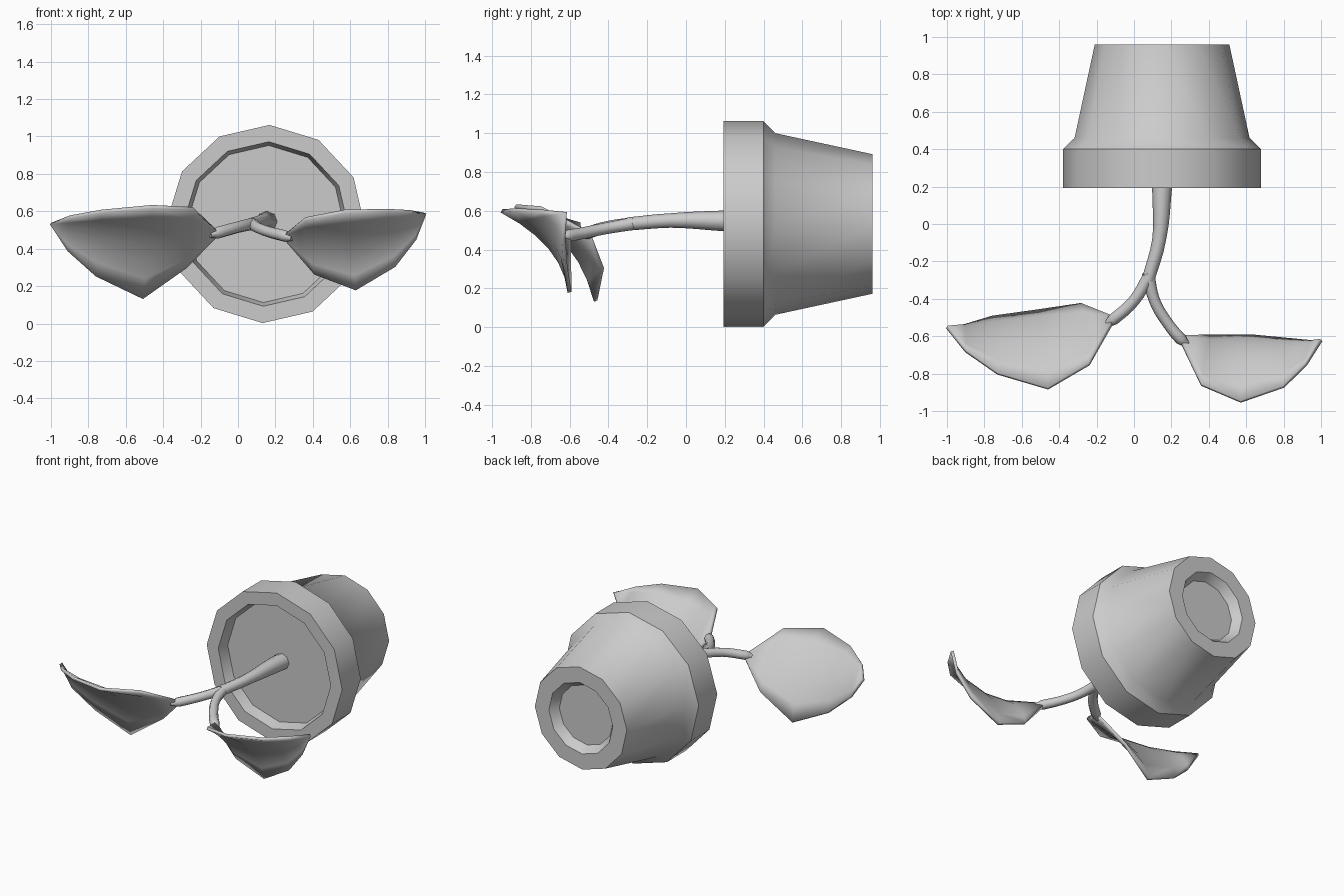
import bpy, bmesh, math
from mathutils import Vector

if "Cube" in bpy.data.objects:
    bpy.data.objects.remove(bpy.data.objects["Cube"])

def mesh_object(name, verts, faces, angle):
    me = bpy.data.meshes.new(name)
    me.from_pydata(verts, [], faces)
    bm = bmesh.new()
    bm.from_mesh(me)
    bmesh.ops.remove_doubles(bm, verts=bm.verts, dist=1e-5)
    bmesh.ops.recalc_face_normals(bm, faces=bm.faces)
    bm.to_mesh(me)
    bm.free()
    ob = bpy.data.objects.new(name, me)
    bpy.context.collection.objects.link(ob)
    bpy.ops.object.select_all(action='DESELECT')
    ob.select_set(True)
    bpy.context.view_layer.objects.active = ob
    bpy.ops.object.shade_smooth_by_angle(angle=math.radians(angle))
    return ob

# Pot lying on its side: 12-sided lathe about y, profile of (radius, y)
profile = [(0.42, 0.27), (0.44, 0.193), (0.53, 0.193), (0.53, 0.40),
           (0.468, 0.46), (0.36, 0.96), (0.25, 0.96), (0.21, 0.90)]
N = 12
verts, faces = [], []
for r, y in profile:
    for i in range(N):
        a = math.radians(-2) + 2 * math.pi * i / N
        verts.append((0.15 + r * math.cos(a), y, 0.532 + r * math.sin(a)))
for k in range(len(profile) - 1):
    for i in range(N):
        j = (i + 1) % N
        faces.append((k*N + i, k*N + j, (k+1)*N + j, (k+1)*N + i))
faces.append(tuple(range(N)))                                 # soil disc
faces.append(tuple(range(len(verts) - N, len(verts))))        # base recess
mesh_object("pot", verts, faces, 35)

# Stem and two branches as tapered tubes: (x, y, z, radius)
def tube(name, pts):
    cu = bpy.data.curves.new(name, 'CURVE')
    cu.dimensions = '3D'
    cu.bevel_depth = 1
    cu.bevel_resolution = 2
    cu.use_fill_caps = True
    sp = cu.splines.new('BEZIER')
    sp.bezier_points.add(len(pts) - 1)
    sp.resolution_u = 4
    for p, (x, y, z, r) in zip(sp.bezier_points, pts):
        p.co = (x, y, z)
        p.radius = r
        p.handle_left_type = p.handle_right_type = 'AUTO'
    bpy.context.collection.objects.link(bpy.data.objects.new(name, cu))

tube("stem", [(0.155, 0.28, 0.545, 0.056), (0.15, 0.19, 0.548, 0.053),
              (0.135, -0.08, 0.55, 0.037), (0.075, -0.30, 0.532, 0.034)])
tube("left_branch", [(0.09, -0.26, 0.536, 0.033), (0.0, -0.41, 0.515, 0.031),
                     (-0.11, -0.51, 0.485, 0.032), (-0.15, -0.54, 0.475, 0.015)])
tube("right_branch", [(0.075, -0.26, 0.536, 0.033), (0.11, -0.41, 0.51, 0.03),
                      (0.18, -0.53, 0.485, 0.03), (0.25, -0.615, 0.468, 0.032),
                      (0.29, -0.65, 0.455, 0.015)])

# Leaves: each station gives back edge, midrib and front edge
def leaf(name, base, stations, tip, steps=6):
    rows = [[Vector(base)] * 3]
    rows += [[Vector(p) for p in s] for s in stations]
    rows += [[Vector(tip)] * 3]
    verts, faces = [], []
    for b, m, f in rows:
        for i in range(steps + 1):
            t = i / steps
            verts.append(b*(2*t - 1)*(t - 1) + m*4*t*(1 - t) + f*t*(2*t - 1))
    w = steps + 1
    last = len(rows) - 2
    for k in range(len(rows) - 1):
        for i in range(steps):
            a, c = k*w + i, (k+1)*w + i
            if k == 0:
                faces.append((0, c, c + 1))
            elif k == last:
                faces.append((a, c, a + 1))
            else:
                faces.append((a, c, c + 1, a + 1))
    ob = mesh_object(name, verts, faces, 60)
    so = ob.modifiers.new("thickness", 'SOLIDIFY')
    so.thickness = 0.02
    so.offset = 0

leaf("left_leaf", (-0.10, -0.50, 0.485), [
    ((-0.28, -0.43, 0.30), (-0.24, -0.58, 0.46), (-0.24, -0.75, 0.615)),
    ((-0.51, -0.465, 0.135), (-0.48, -0.61, 0.43), (-0.46, -0.88, 0.625)),
    ((-0.76, -0.50, 0.255), (-0.74, -0.61, 0.46), (-0.73, -0.80, 0.60)),
    ((-0.91, -0.545, 0.39), (-0.905, -0.595, 0.49), (-0.90, -0.68, 0.57)),
], (-1.0, -0.55, 0.535))
leaf("right_leaf", (0.24, -0.60, 0.468), [
    ((0.41, -0.60, 0.265), (0.38, -0.70, 0.43), (0.36, -0.86, 0.56)),
    ((0.63, -0.60, 0.18), (0.60, -0.70, 0.41), (0.57, -0.95, 0.60)),
    ((0.84, -0.62, 0.305), (0.82, -0.70, 0.47), (0.80, -0.87, 0.605)),
    ((0.95, -0.63, 0.45), (0.935, -0.67, 0.53), (0.92, -0.75, 0.60)),
], (1.0, -0.62, 0.59))
